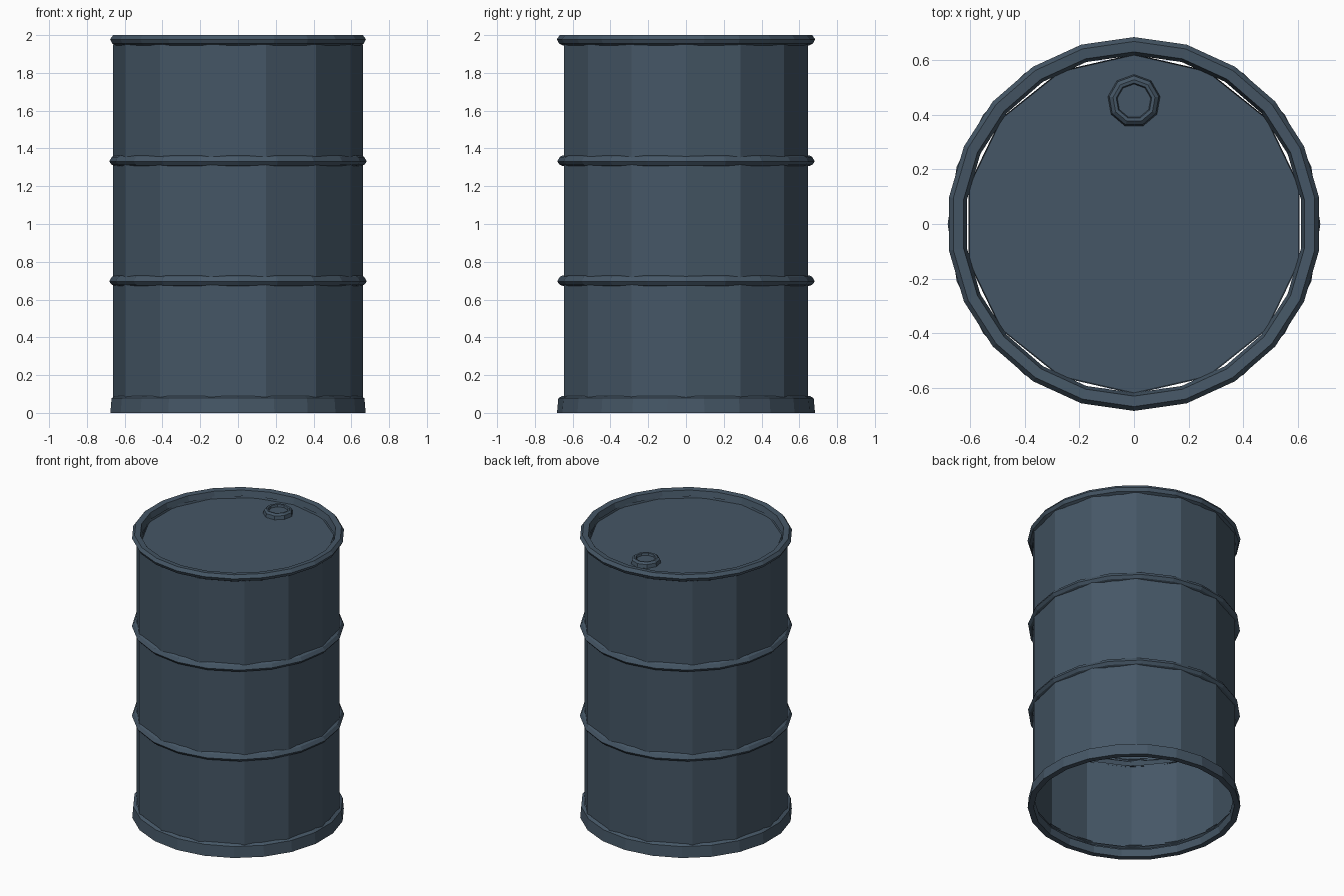
import bpy, math

if "Cube" in bpy.data.objects:
    bpy.data.objects.remove(bpy.data.objects["Cube"])

steel = bpy.data.materials.new("slate blue steel")
steel.diffuse_color = (0.06, 0.094, 0.132, 1)
steel.use_nodes = True
steel.node_tree.nodes["Principled BSDF"].inputs["Base Color"].default_value = steel.diffuse_color


def lathe(name, profile, sides, phase=0.0, centre=(0, 0), cap=False):
    """Spin an open (radius, z) profile round a vertical axis with flat faces."""
    verts, faces = [], []
    for r, z in profile:
        for i in range(sides):
            a = math.pi / 2 + 2 * math.pi * (i + phase) / sides
            verts.append((centre[0] + r * math.cos(a), centre[1] + r * math.sin(a), z))
    for k in range(len(profile) - 1):
        for i in range(sides):
            j = (i + 1) % sides
            faces.append((k * sides + i, k * sides + j,
                          (k + 1) * sides + j, (k + 1) * sides + i))
    if cap:  # close the last loop with one face
        faces.append(tuple(range((len(profile) - 1) * sides, len(profile) * sides)))
    mesh = bpy.data.meshes.new(name)
    mesh.from_pydata(verts, [], faces)
    mesh.materials.append(steel)
    ob = bpy.data.objects.new(name, mesh)
    bpy.context.collection.objects.link(ob)
    return ob


# Three wall sections between the rims and hoops
for n, (z0, z1) in enumerate([(0.08, 0.685), (0.715, 1.32), (1.35, 1.95)]):
    lathe(f"wall_section_{n + 1}", [(0.662, z0), (0.662, z1)], 14, 0.5)

# Two pressed hoops with a pointed profile
for n, z in enumerate([0.70, 1.335]):
    lathe(f"hoop_{n + 1}", [(0.652, z - 0.028), (0.668, z - 0.022), (0.682, z - 0.004),
                            (0.668, z + 0.02), (0.652, z + 0.028)], 20)

# Bottom rim, open underneath
lathe("bottom_rim", [(0.655, 0.09), (0.676, 0.078), (0.683, 0.0),
                     (0.645, 0.0), (0.637, 0.05)], 22)

# Top rim with inner lip
lathe("top_rim", [(0.652, 1.945), (0.672, 1.955), (0.684, 1.978), (0.668, 2.0),
                  (0.63, 1.996), (0.618, 1.95)], 22)

# Recessed lid
lathe("lid", [(0.622, 1.965), (0.618, 1.95)], 14, cap=True)

# Bung cap near the back of the lid
lathe("bung_cap", [(0.097, 1.95), (0.092, 1.975), (0.078, 1.987),
                   (0.066, 1.985), (0.062, 1.97)], 9, centre=(0, 0.45), cap=True)
